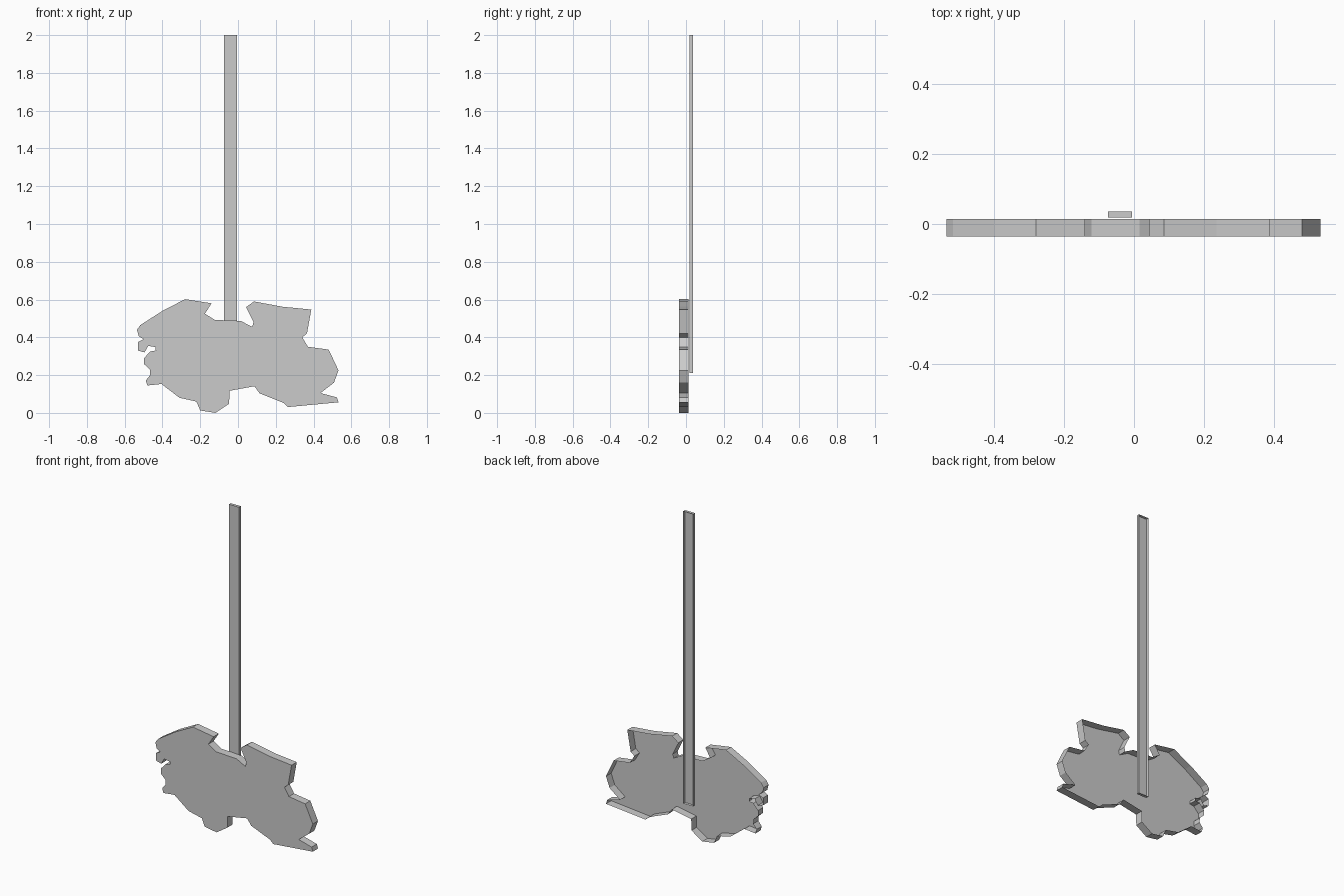
import bpy, bmesh

if "Cube" in bpy.data.objects:
    bpy.data.objects.remove(bpy.data.objects["Cube"])

# Silhouette of the cut-out board in x, z (clockwise from upper left)
OUTLINE = [
    (-.535, .44), (-.517, .465), (-.40, .54), (-.28, .602), (-.14, .58),
    (-.175, .525), (-.122, .492), (.015, .487), (.075, .455), (.082, .48),
    (.043, .56), (.085, .59), (.235, .562), (.388, .547), (.365, .42),
    (.34, .40), (.37, .35), (.48, .335), (.532, .225), (.508, .16),
    (.437, .105), (.524, .082), (.532, .056), (.265, .031), (.24, .053),
    (.115, .103), (.087, .141), (-.045, .117), (-.047, .048), (-.12, .0),
    (-.20, .013), (-.22, .06), (-.31, .08), (-.405, .153), (-.48, .145),
    (-.488, .172), (-.465, .20), (-.467, .23), (-.497, .258), (-.497, .29),
    (-.465, .325), (-.435, .33), (-.437, .348), (-.475, .355), (-.495, .32),
    (-.53, .33), (-.53, .375), (-.50, .39), (-.525, .405),
]
STICK = [(-.074, .21), (-.074, 2.0), (-.006, 2.0), (-.006, .21)]


def open_back_shell(name, profile, y0, y1):
    """Flat x-z front face at y0 with side walls to y1, open at the back."""
    bm = bmesh.new()
    front = [bm.verts.new((x, y0, z)) for x, z in profile]
    back = [bm.verts.new((x, y1, z)) for x, z in profile]
    face = bm.faces.new(front)
    for i in range(len(front)):
        bm.faces.new((front[i - 1], back[i - 1], back[i], front[i]))
    bmesh.ops.recalc_face_normals(bm, faces=bm.faces)
    face.normal_update()
    if face.normal.y > 0:
        bmesh.ops.reverse_faces(bm, faces=bm.faces)
    bmesh.ops.triangulate(bm, faces=[face])
    mesh = bpy.data.meshes.new(name)
    bm.to_mesh(mesh)
    bm.free()
    obj = bpy.data.objects.new(name, mesh)
    bpy.context.collection.objects.link(obj)
    return obj


# Deep cut-out board at the front, hollow behind
open_back_shell("cutout_board", OUTLINE, -.036, .014)
# Thin stick standing just behind it, also hollow behind
open_back_shell("support_stick", STICK, .018, .036)
